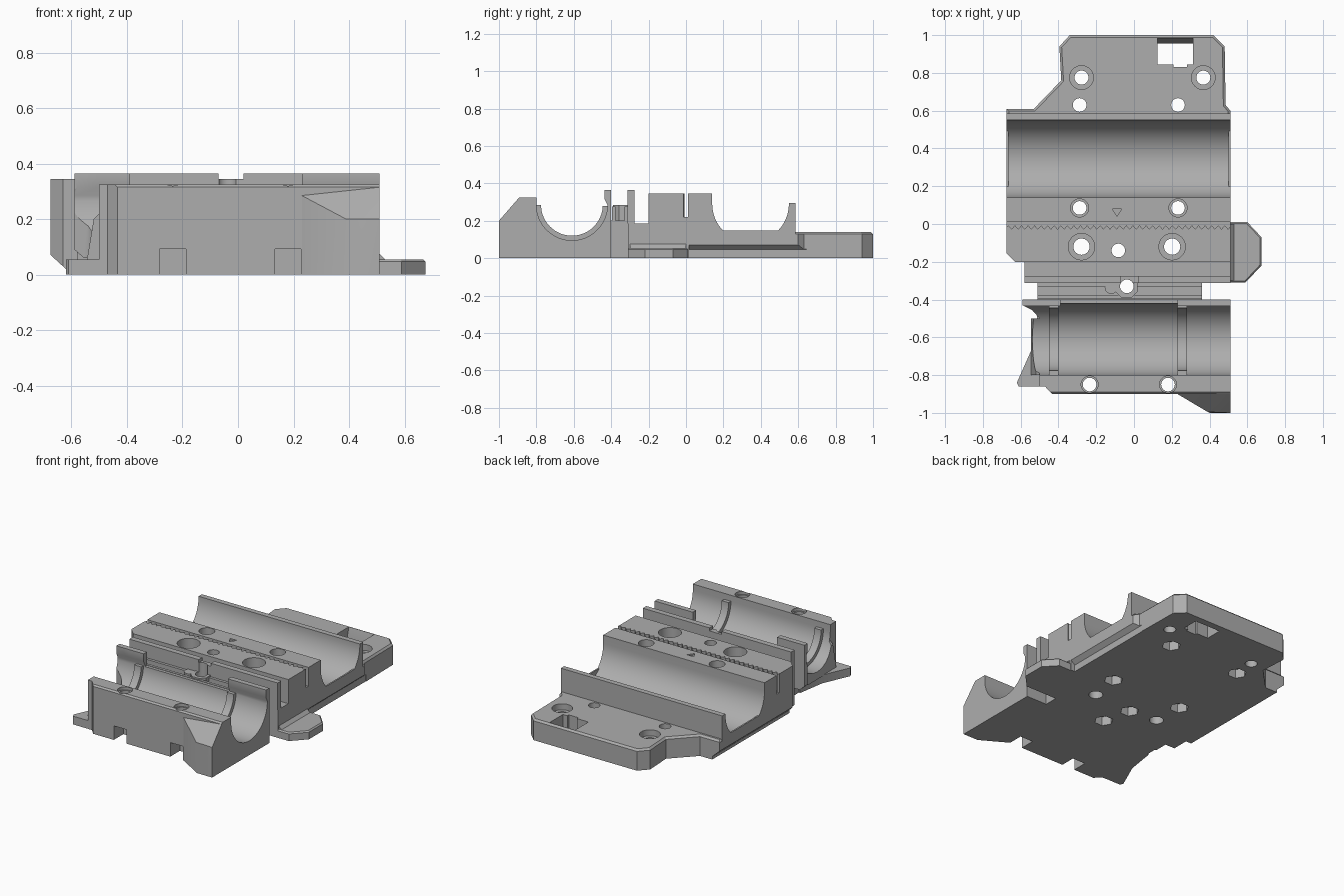
import bpy, bmesh
from math import cos, sin, radians
from mathutils import Vector

if "Cube" in bpy.data.objects:
    bpy.data.objects.remove(bpy.data.objects["Cube"])

grey = bpy.data.materials.new("plain grey")
grey.use_nodes = True
COLOR = (0.42, 0.42, 0.42, 1)
grey.diffuse_color = COLOR
grey.node_tree.nodes["Principled BSDF"].inputs["Base Color"].default_value = COLOR

parts, cutters = [], []


def finish(name, bm, group):
    bmesh.ops.recalc_face_normals(bm, faces=bm.faces[:])
    mesh = bpy.data.meshes.new(name)
    bm.to_mesh(mesh)
    bm.free()
    mesh.materials.append(grey)
    ob = bpy.data.objects.new(name, mesh)
    bpy.context.scene.collection.objects.link(ob)
    ob.hide_render = group is cutters
    group.append(ob)


def prism(name, outline, axis, a, b, group=parts, bevel=0):
    """Extrude a 2D outline along an axis from a to b."""
    place = {"x": lambda p, t: (t, p[0], p[1]),
             "y": lambda p, t: (p[0], t, p[1]),
             "z": lambda p, t: (p[0], p[1], t)}[axis]
    bm = bmesh.new()
    low = [bm.verts.new(place(p, a)) for p in outline]
    high = [bm.verts.new(place(p, b)) for p in outline]
    bm.faces.new(low)
    top = bm.faces.new(high)
    for i in range(len(low)):
        j = (i + 1) % len(low)
        bm.faces.new((low[i], low[j], high[j], high[i]))
    if bevel:
        bmesh.ops.recalc_face_normals(bm, faces=bm.faces[:])
        bmesh.ops.bevel(bm, geom=list(top.edges), offset=bevel, segments=1, affect="EDGES")
    finish(name, bm, group)


def box(name, x0, x1, y0, y1, z0, z1, group=parts):
    prism(name, [(x0, y0), (x1, y0), (x1, y1), (x0, y1)], "z", z0, z1, group)


def hull(name, points):
    bm = bmesh.new()
    for p in points:
        bm.verts.new(p)
    bmesh.ops.convex_hull(bm, input=bm.verts[:])
    finish(name, bm, parts)


def arc(cx, cy, r, start, end, n=32):
    angles = [radians(start + (end - start) * i / n) for i in range(n + 1)]
    return [(cx + r * cos(t), cy + r * sin(t)) for t in angles]


def drill(x, y, r, z0=-0.1, z1=0.5, sides=32):
    prism("drill", arc(x, y, r, 0, 360 - 360 / sides, sides - 1), "z", z0, z1, cutters)


# Front bearing cradle, its rear wall lowered in the middle
CY, CZ, CR = -0.61, 0.285, 0.19
WALL = -0.435
trough = arc(CY, CZ, CR, 180, 360) + [(WALL, CZ + 0.03)]
prism("front_cradle", [(-0.4, 0.365), (-0.4, 0), (-0.9, 0), (-0.9, 0.315), (-0.89, 0.325),
                       (CY - CR, 0.325)] + trough + [(WALL, 0.365)], "x", -0.5, 0.51)
box("wall_notch", -0.39, 0.23, -0.46, -0.39, 0.275, 0.5, cutters)
for side, x in (("right", -0.45), ("left", 0.23)):
    prism("cradle_rib_" + side, arc(CY, CZ, CR + 0.005, 180, 358)
          + arc(CY, CZ, CR - 0.025, 358, 180), "x", x, x + 0.05)

# Flared end of the rear wall, corner foot and front corner wedge
prism("wall_flare", [(-0.59, -0.4), (-0.59, -0.43), (-0.54, -0.455), (-0.5, -0.5),
                     (-0.5, -0.4)], "z", 0.06, 0.365)
prism("flare_underside", [(-0.7, -0.1), (-0.55, -0.1), (-0.55, 0.055), (-0.6, 0.1),
                          (-0.7, 0.1)], "y", -0.51, -0.39, cutters)
prism("corner_foot", [(-0.62, -0.84), (-0.61, -0.86), (-0.49, -0.86), (-0.49, -0.47),
                      (-0.51, -0.47), (-0.54, -0.66)], "z", 0, 0.055)
hull("foot_gusset", [(x, y, z) for y in (-0.8, -0.5)
                     for x, z in ((-0.545, 0.05), (-0.5, 0.05), (-0.5, 0.22), (-0.52, 0.2))])
prism("open_end", [(CY - CR, 0.5)] + trough + [(WALL, 0.5)], "x", -0.7, -0.5, cutters)
hull("front_wedge", [(0.23, -0.9, 0), (0.4, -1, 0), (0.51, -1, 0), (0.51, -0.9, 0),
                     (0.39, -0.995, 0.2), (0.51, -1, 0.2), (0.23, -0.9, 0.285),
                     (0.51, -0.9, 0.315)])

# Bridge between the blocks, screw boss and belt wall
box("bridge", -0.51, 0.36, -0.4, -0.31, 0, 0.2)
for side, y in (("front", -0.395), ("back", -0.33)):
    box("bridge_rail_" + side, -0.51, 0.36, y, y + 0.018, 0.2, 0.275)
prism("screw_boss", arc(-0.04, -0.335, 0.062, 22.5, 337.5, 7), "z", 0.15, 0.285)
prism("boss_pin", arc(-0.12, -0.335, 0.035, 0, 345, 23), "z", 0.15, 0.282)
box("belt_ledge", -0.58, 0.51, -0.31, -0.2, 0, 0.185)
box("belt_wall", -0.58, 0.51, -0.312, -0.275, 0.185, 0.365)
box("belt_wall_dip", -0.07, 0.02, -0.35, -0.26, 0.345, 0.5, cutters)

# Main block with the belt clamp and the rear bearing channel
RY, RZ, RR = 0.345, 0.29, 0.205
prism("main_block", [(-0.2, 0), (-0.2, 0.345), (RY - RR, 0.345)]
      + arc(RY, RZ, RR, 180, 360)
      + [(0.55, 0.295), (0.585, 0.295), (0.585, 0)], "x", -0.675, 0.51)
for side, x in (("right", -0.675), ("left", 0.5)):
    prism("channel_lip_" + side, arc(RY, RZ, RR + 0.003, 223, 317, 16), "x", x, x + 0.01)

# Back plate and side tab
prism("back_plate", [(-0.675, 0.57), (-0.675, 0.61), (-0.53, 0.61), (-0.385, 0.76),
                     (-0.395, 0.94), (-0.34, 1), (0.42, 1), (0.48, 0.94),
                     (0.485, 0.63), (0.51, 0.6), (0.51, 0.57)], "z", 0, 0.14, bevel=0.012)
prism("side_tab", [(0.5, 0.01), (0.6, 0.01), (0.675, -0.07), (0.675, -0.22),
                   (0.59, -0.31), (0.5, -0.31)], "z", 0, 0.055, bevel=0.008)
prism("tab_fillet", [(0.505, 0.05), (0.535, 0.05), (0.505, 0.08)], "y", -0.3, 0)

# Toothed belt slot and triangle mark
teeth = 36
zigzag = [(-0.7 + 1.25 * i / (2 * teeth), -0.027 if i % 2 else -0.007)
          for i in range(2 * teeth + 1)]
prism("belt_slot", zigzag + [(0.55, 0.012), (-0.7, 0.012)], "z", 0.22, 0.5, cutters)
prism("triangle_mark", [(-0.115, 0.08), (-0.065, 0.08), (-0.09, 0.04)], "z",
      0.335, 0.4, cutters)

# Edge reliefs under the sides and on the corners
prism("right_relief", [(-0.8, -0.1), (-0.62, -0.1), (-0.62, 0.02), (-0.68, 0.075),
                       (-0.8, 0.075)], "y", -0.25, 0.65, cutters)
prism("left_relief", [(0.482, -0.1), (0.482, 0.045), (0.515, 0.075), (0.6, 0.075),
                      (0.6, -0.1)], "y", 0.015, 0.65, cutters)
prism("main_corner_cut", [(-0.7, -0.13), (-0.7, -0.25), (-0.625, -0.205)], "z",
      -0.1, 0.5, cutters)
prism("front_corner_cut", [(-0.6, -0.861), (-0.47, -0.861), (-0.425, -0.91),
                           (-0.6, -0.91)], "z", -0.1, 0.5, cutters)

# Nut slots, window with a sloped rear face, and screw holes
for x in (-0.235, 0.18):
    box("nut_slot", x - 0.047, x + 0.047, -1.1, -0.8, -0.1, 0.093, cutters)
    drill(x, -0.85, 0.036)
    drill(x, -0.85, 0.045, 0.305)
prism("window", [(0.845, -0.1), (0.955, -0.1), (0.955, 0.03), (0.985, 0.14), (0.985, 0.3),
                 (0.845, 0.3)], "x", 0.125, 0.312, cutters)
box("window_notch", 0.21, 0.28, 0.83, 0.9, -0.1, 0.5, cutters)
for x in (-0.288, 0.233):
    for y in (0.085, 0.63):
        drill(x, y, 0.036)
        drill(x, y, 0.058, -0.1, 0.06, 6)
    drill(x, 0.085, 0.048, 0.3)
for x in (-0.278, 0.202):
    drill(x, -0.12, 0.043)
    drill(x, -0.12, 0.07, 0.2)
for x in (-0.278, 0.367):
    drill(x, 0.775, 0.037)
    drill(x, 0.775, 0.063, 0.1)
for x, y in ((-0.083, -0.14), (-0.038, -0.33)):
    drill(x, y, 0.036)
    drill(x, y, 0.058, -0.1, 0.06, 6)


# Carve every part with the cutters that touch it
def bounds(ob):
    pts = [Vector(v.co) for v in ob.data.vertices]
    return [(min(p[k] for p in pts), max(p[k] for p in pts)) for k in range(3)]


def touching(a, b):
    return all(p[0] < q[1] and q[0] < p[1] for p, q in zip(bounds(a), bounds(b)))


for part in parts:
    for cutter in cutters:
        if touching(part, cutter):
            mod = part.modifiers.new("cut", "BOOLEAN")
            mod.operation, mod.solver, mod.object = "DIFFERENCE", "EXACT", cutter
bpy.context.view_layer.update()
graph = bpy.context.evaluated_depsgraph_get()
carved = [bpy.data.meshes.new_from_object(p.evaluated_get(graph)) for p in parts]
for part, mesh in zip(parts, carved):
    part.modifiers.clear()
    part.data = mesh
for cutter in cutters:
    bpy.data.objects.remove(cutter)

bpy.ops.object.select_all(action="DESELECT")
for part in parts:
    part.select_set(True)
bpy.context.view_layer.objects.active = parts[0]
bpy.ops.object.shade_smooth_by_angle(angle=radians(30))
